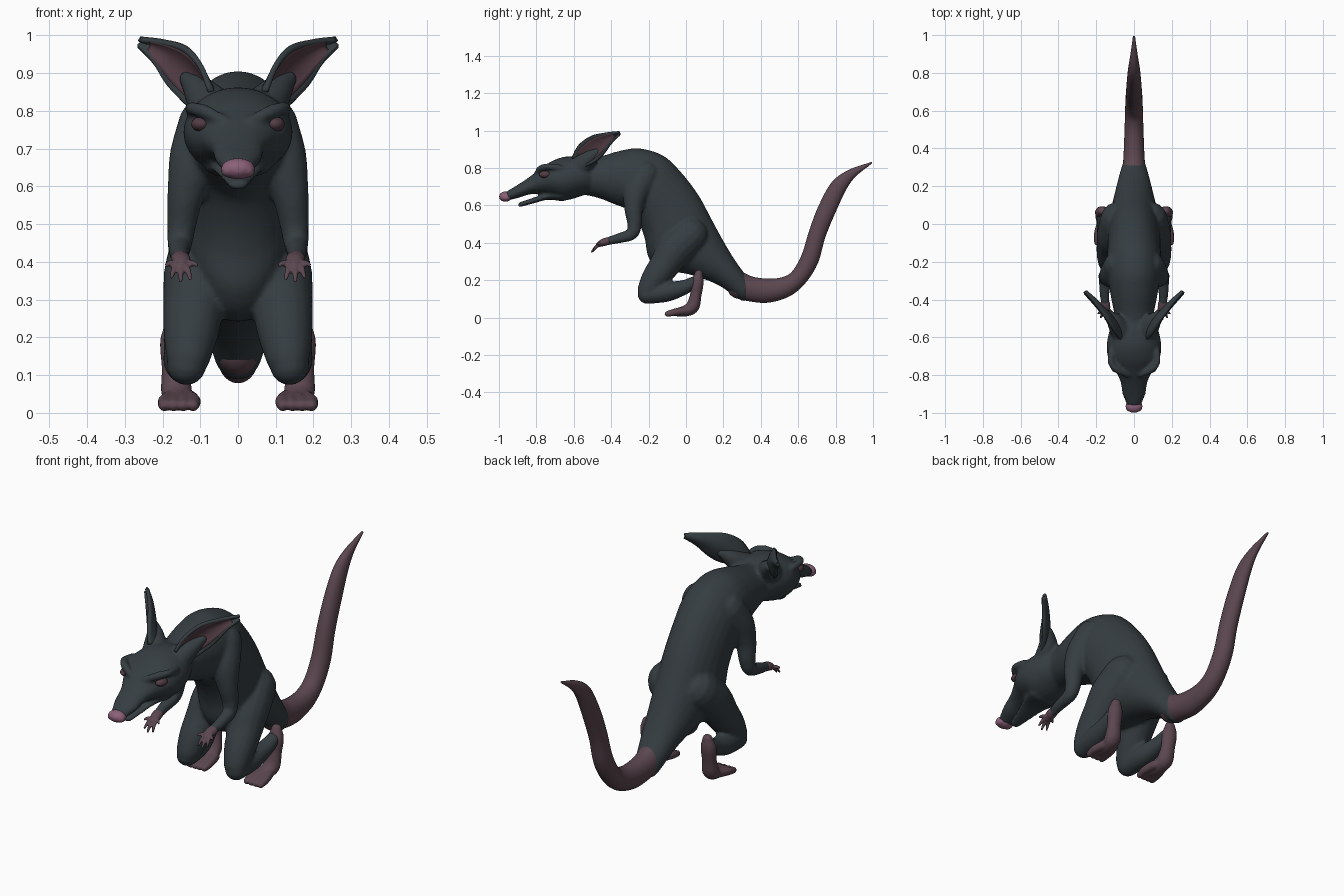
import bpy, bmesh, math
from mathutils import Vector

if "Cube" in bpy.data.objects:
    bpy.data.objects.remove(bpy.data.objects["Cube"])

def material(name, rgb):
    m = bpy.data.materials.new(name)
    m.diffuse_color = (*rgb, 1)
    m.use_nodes = True
    m.node_tree.nodes["Principled BSDF"].inputs["Base Color"].default_value = m.diffuse_color
    return m

FUR = material("fur", (0.036, 0.047, 0.053))
SKIN = material("skin", (0.105, 0.062, 0.078))
INNER = material("inner_skin", (0.085, 0.045, 0.058))
NOSE = material("nose_skin", (0.26, 0.12, 0.19))

def spline(pts, steps):
    """Catmull-Rom through tuples of any length."""
    P = [Vector(p) for p in pts]
    P = [P[0] * 2 - P[1]] + P + [P[-1] * 2 - P[-2]]
    out = []
    for i in range(1, len(P) - 2):
        a, b, c, d = P[i - 1:i + 3]
        for k in range(steps):
            t = k / steps
            out.append(0.5 * (2 * b + (c - a) * t + (2 * a - 5 * b + 4 * c - d) * t * t
                              + (3 * b - a - 3 * c + d) * t ** 3))
    return out + [P[-2]]

def loft(bm, rings, n=20):
    """Skin rings (centre, side axis, up axis) with rounded ends."""
    def cap(ring, prev):
        c, a, b = ring
        t = (c - prev[0]).normalized() * min(a.length, b.length)
        return [(c + t * math.sin(q), a * math.cos(q), b * math.cos(q)) for q in (0.45, 0.9, 1.35)]
    rings = cap(rings[0], rings[1])[::-1] + rings + cap(rings[-1], rings[-2])
    loops = [[bm.verts.new(c + a * math.cos(math.tau * k / n) + b * math.sin(math.tau * k / n))
              for k in range(n)] for c, a, b in rings]
    for r, s in zip(loops, loops[1:]):
        for k in range(n):
            bm.faces.new((r[k], r[(k + 1) % n], s[(k + 1) % n], s[k]))
    bm.faces.new(loops[0])
    bm.faces.new(loops[-1])

def slab(bm, rows, steps=5, n=28):
    """Centred form from rows of (top y, top z, bottom y, bottom z, half width)."""
    rings = []
    for ty, tz, by, bz, w in spline(rows, steps):
        t, b = Vector((0, ty, tz)), Vector((0, by, bz))
        rings.append(((t + b) / 2, Vector((w, 0, 0)), (t - b) / 2))
    loft(bm, rings, n)

def tubes(bm, pts, wide=1.0, n=16, steps=5):
    """Mirrored pair of tubes through (x, y, z, radius)."""
    for s in (1, -1):
        p = spline([(s * x, y, z, r) for x, y, z, r in pts], steps)
        rings = []
        for i, v in enumerate(p):
            t = (p[min(i + 1, len(p) - 1)].xyz - p[max(i - 1, 0)].xyz).normalized()
            a = (Vector((1, 0, 0)) - t * t.x).normalized()
            rings.append((v.xyz, a * v.w * wide, t.cross(a) * v.w))
        loft(bm, rings, n)

def ball(bm, loc, rad):
    vs = bmesh.ops.create_uvsphere(bm, u_segments=20, v_segments=12, radius=1)["verts"]
    for v in vs:
        v.co = Vector([l + c * r for l, c, r in zip(loc, v.co, rad)])

def finish(name, bm, mat, voxel=0, smooth=0, thick=0):
    bmesh.ops.recalc_face_normals(bm, faces=bm.faces)
    for f in bm.faces:
        f.smooth = True
    me = bpy.data.meshes.new(name)
    bm.to_mesh(me)
    bm.free()
    me.materials.append(mat)
    ob = bpy.data.objects.new(name, me)
    bpy.context.collection.objects.link(ob)
    if voxel:
        m = ob.modifiers.new("fuse", "REMESH")
        m.mode, m.voxel_size, m.use_smooth_shade = "VOXEL", voxel, True
    if smooth:
        m = ob.modifiers.new("soften", "SMOOTH")
        m.factor, m.iterations = 0.5, smooth
    if thick:
        m = ob.modifiers.new("thickness", "SOLIDIFY")
        m.thickness, m.offset = thick, 0
    return ob

# Furry body: torso, head, jaw, limbs fused into one skin
bm = bmesh.new()
slab(bm, [(-.58, .84, -.56, .66, .09), (-.48, .855, -.47, .64, .105), (-.36, .89, -.38, .605, .125),
          (-.25, .905, -.30, .57, .14), (-.12, .865, -.25, .50, .145), (-.02, .77, -.22, .42, .14),
          (.07, .65, -.20, .32, .14), (.14, .52, -.13, .25, .135), (.20, .41, 0, .235, .115),
          (.26, .31, .16, .18, .09), (.31, .24, .28, .10, .068)])
slab(bm, [(-.50, .84, -.50, .67, .10), (-.57, .86, -.56, .65, .13), (-.65, .86, -.64, .628, .145),
          (-.72, .835, -.71, .645, .135), (-.78, .795, -.77, .66, .10), (-.84, .75, -.83, .66, .072),
          (-.90, .71, -.89, .642, .062), (-.95, .68, -.945, .628, .042)])
slab(bm, [(-.66, .68, -.66, .622, .09), (-.74, .665, -.74, .63, .07),
          (-.81, .643, -.81, .612, .048), (-.89, .617, -.885, .592, .028)])
# brow ridges, ear roots
tubes(bm, [(.035, -.80, .775, .012), (.085, -.775, .797, .019), (.122, -.735, .808, .017), (.12, -.67, .80, .018)])
tubes(bm, [(.07, -.56, .81, .06), (.105, -.51, .855, .042), (.135, -.475, .885, .022)])
# arms
tubes(bm, [(.075, -.22, .76, .085), (.112, -.265, .67, .072), (.138, -.28, .58, .050), (.149, -.275, .50, .039),
           (.154, -.29, .448, .033), (.156, -.36, .424, .027), (.152, -.43, .406, .021)])
# thighs and shins
tubes(bm, [(.080, .02, .44, .10), (.100, -.06, .36, .098), (.117, -.115, .28, .082),
           (.125, -.165, .21, .073), (.132, -.20, .15, .060), (.136, -.208, .125, .052)])
tubes(bm, [(.136, -.20, .125, .052), (.145, -.10, .138, .053), (.158, -.01, .162, .040), (.165, .045, .19, .033)])
finish("furry_body", bm, FUR, .0085, 5)

# Tail
bm = bmesh.new()
slab(bm, [(.29, .25, .26, .105, .062), (.36, .218, .345, .086, .056), (.45, .208, .44, .080, .052),
          (.52, .218, .55, .112, .049), (.57, .25, .635, .18, .047), (.62, .34, .705, .29, .045),
          (.66, .47, .745, .43, .042), (.71, .60, .805, .575, .038), (.78, .725, .86, .69, .031),
          (.87, .79, .91, .757, .020), (.99, .832, .992, .822, .006)])
finish("tail", bm, SKIN)

# Nose
bm = bmesh.new()
ball(bm, (0, -.965, .647), (.045, .035, .028))
for s in (1, -1):
    ball(bm, (s * .026, -.965, .642), (.019, .028, .018))
finish("nose", bm, NOSE, .006, 3)

# Eyes
bm = bmesh.new()
for s in (1, -1):
    ball(bm, (s * .098, -.75, .765), (.026, .036, .020))
finish("eyes", bm, INNER)

# Hands with spread fingers
bm = bmesh.new()
tubes(bm, [(.153, -.42, .409, .021), (.150, -.445, .401, .020), (.149, -.468, .390, .014)], 1.25)
for x, y, z in [(.190, -.475, .392), (.176, -.495, .360), (.152, -.505, .350), (.127, -.498, .355), (.110, -.475, .392)]:
    tubes(bm, [(.15 + (x - .15) * .35, -.455, .396, .010), (.15 + (x - .15) * .75, y * .6 - .455 * .4, z * .5 + .2, .0085),
               (x, y, z, .005)], n=10)
finish("hands", bm, SKIN, .004, 2)

# Feet: raised heel, sole and toes
bm = bmesh.new()
tubes(bm, [(.168, .068, .235, .022), (.169, .062, .19, .033), (.167, .052, .12, .031),
           (.163, .036, .06, .036), (.158, .00, .037, .031), (.155, -.05, .028, .022)], 1.15)
for i in range(4):
    x = .118 + .025 * i
    tubes(bm, [(.15 + (x - .15) * .6, 0, .038, .024), (x, -.055, .030, .020), (x * 1.01, -.098, .020, .0165)], n=12)
finish("feet", bm, SKIN, .006, 3)

# Ears: cupped leaf between an upper and a lower edge
UP = [(.075, -.61, .855), (.10, -.575, .92), (.14, -.51, .968), (.20, -.43, .985), (.262, -.36, .992)]
LOW = [(.115, -.58, .80), (.150, -.50, .828), (.188, -.45, .868), (.228, -.405, .93), (.266, -.365, .972)]
def ears(name, mat, u0, u1, v0, v1, lift, thick):
    bm = bmesh.new()
    nrm = Vector((.78, -.62, 0))
    up, low = spline(UP, 6), spline(LOW, 6)
    for s in (1, -1):
        rows = []
        for i in range(u0, u1 + 1):
            depth = .045 * (1 - .75 * i / 24)
            row = []
            for j in range(11):
                v = v0 + (v1 - v0) * j / 10
                p = up[i].lerp(low[i], v) - nrm * (depth * math.sin(math.pi * v) - lift)
                row.append(bm.verts.new((s * p.x, p.y, p.z)))
            rows.append(row)
        for a, b in zip(rows, rows[1:]):
            for j in range(10):
                bm.faces.new((a[j], a[j + 1], b[j + 1], b[j]))
    finish(name, bm, mat, thick=thick)

ears("ears", FUR, 0, 24, 0, 1, 0, .014)
ears("inner_ears", INNER, 2, 21, .12, .88, .008, .003)
